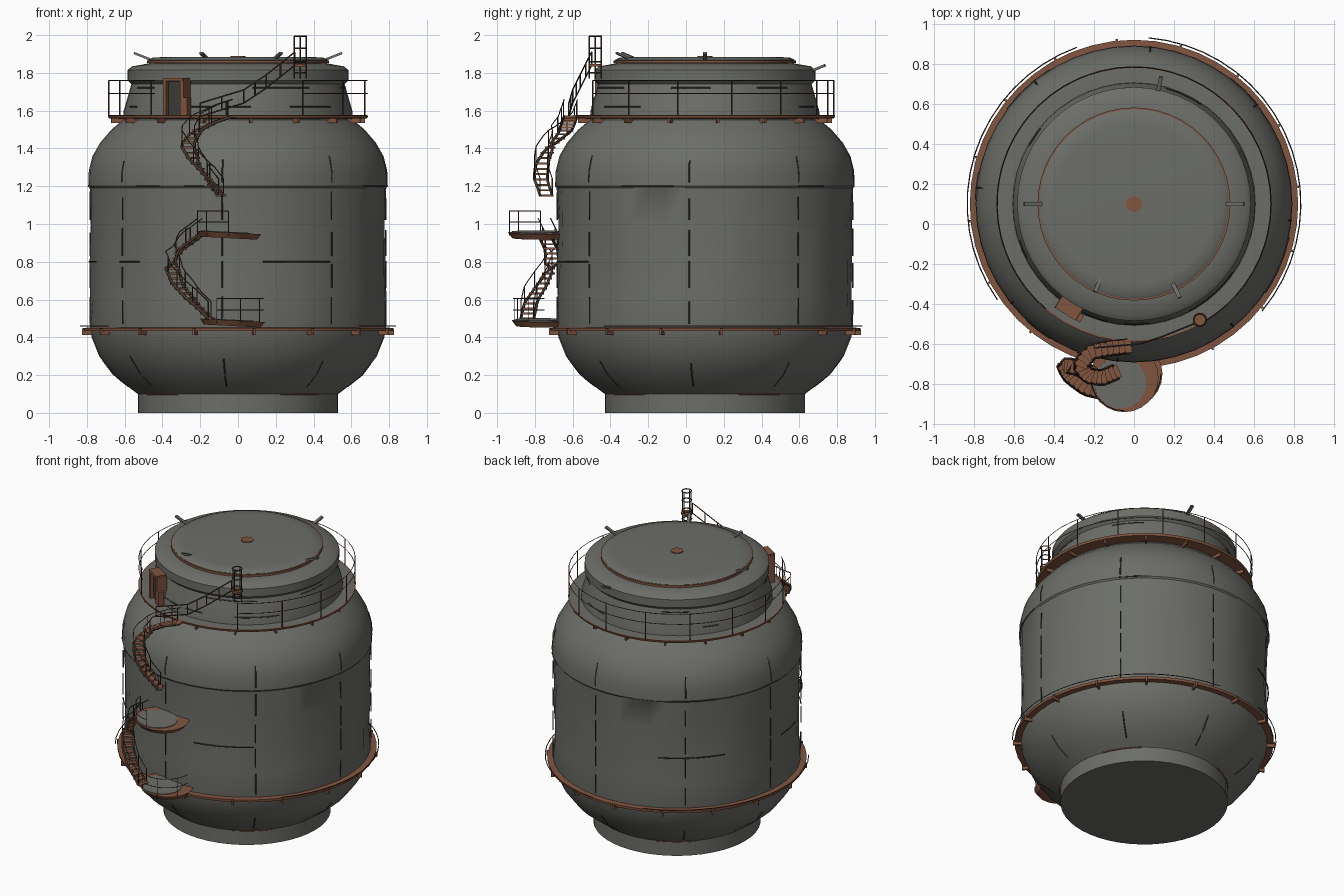
import bpy, bmesh, math, random
from mathutils import Vector, Matrix

random.seed(4)
cube = bpy.data.objects.get("Cube")
if cube:
    bpy.data.objects.remove(cube, do_unlink=True)

AXIS = Vector((0, 0.1, 0))          # tank axis sits behind the stairs
TAU = math.tau


def material(name, rgb):
    m = bpy.data.materials.new(name)
    m.use_nodes = True
    m.diffuse_color = (*rgb, 1)
    m.node_tree.nodes["Principled BSDF"].inputs["Base Color"].default_value = (*rgb, 1)
    return m


STEEL = material("weathered grey steel", (0.15, 0.155, 0.137))
RUST = material("rust brown", (0.22, 0.09, 0.05))
IRON = material("dark iron", (0.07, 0.04, 0.028))
SEAM = material("dark seam", (0.045, 0.045, 0.04))


def finish(name, bm, mats, smooth=True):
    mesh = bpy.data.meshes.new(name)
    bmesh.ops.recalc_face_normals(bm, faces=bm.faces)
    bm.to_mesh(mesh)
    bm.free()
    obj = bpy.data.objects.new(name, mesh)
    bpy.context.collection.objects.link(obj)
    for m in mats:
        mesh.materials.append(m)
    if smooth:
        bpy.ops.object.select_all(action="DESELECT")
        obj.select_set(True)
        bpy.context.view_layer.objects.active = obj
        bpy.ops.object.shade_smooth_by_angle(angle=math.radians(35))
    return obj


def polar(deg, r, z):
    a = math.radians(deg)
    return AXIS + Vector((r * math.cos(a), r * math.sin(a), z))


def lathe(name, profile, mats, closed=False, seg=48, dent=0, rule=None):
    """Spin (radius, height) points about the axis; ends are capped unless closed."""
    bm = bmesh.new()
    rings = []
    for r, z in profile:
        d = dent if 0.5 < z < 1.15 else 0
        rings.append([bm.verts.new(polar(360 * i / seg, r - random.uniform(0, d), z))
                      for i in range(seg)])
    pairs = list(zip(rings, rings[1:] + rings[:1]))
    for a, b in pairs if closed else pairs[:-1]:
        for i in range(seg):
            j = (i + 1) % seg
            bm.faces.new((a[i], a[j], b[j], b[i]))
    if not closed:
        bm.faces.new(rings[0])
        bm.faces.new(rings[-1])
    if rule:
        bm.normal_update()
        for f in bm.faces:
            f.material_index = rule(f.calc_center_median())
    return finish(name, bm, mats)


def tubes(name, paths, radius, mat):
    """Thin bars that follow point lists."""
    cu = bpy.data.curves.new(name, "CURVE")
    cu.dimensions = "3D"
    cu.bevel_depth, cu.bevel_resolution = radius, 0
    cu.use_fill_caps = True
    for path in paths:
        s = cu.splines.new("POLY")
        s.points.add(len(path) - 1)
        for p, co in zip(s.points, path):
            p.co = (*co, 1)
    tmp = bpy.data.objects.new(name + "_path", cu)
    mesh = bpy.data.meshes.new_from_object(tmp)
    bpy.data.objects.remove(tmp)
    mesh.materials.clear()
    mesh.materials.append(mat)
    obj = bpy.data.objects.new(name, mesh)
    bpy.context.collection.objects.link(obj)
    return obj


def add_box(bm, centre, size, turn=0, tilt=0):
    m = (Matrix.Translation(centre) @ Matrix.Rotation(math.radians(turn), 4, "Z")
         @ Matrix.Rotation(math.radians(tilt), 4, "Y") @ Matrix.Diagonal((*size, 1)))
    bmesh.ops.create_cube(bm, size=1, matrix=m)


def arc(r, z, a, b, step=6):
    n = max(2, int((b - a) / step))
    return [polar(a + (b - a) * i / n, r, z) for i in range(n + 1)]


# Tank shell: foot, bowl, drum, shoulder, neck and rim
shell = [(0.53, 0), (0.53, 0.1), (0.57, 0.13), (0.66, 0.2), (0.735, 0.3), (0.775, 0.4),
         (0.785, 0.46), (0.787, 0.62), (0.787, 0.8), (0.787, 1), (0.785, 1.19), (0.793, 1.2),
         (0.79, 1.28), (0.77, 1.36), (0.73, 1.43), (0.67, 1.5), (0.61, 1.55), (0.605, 1.6),
         (0.565, 1.74), (0.585, 1.76), (0.585, 1.815), (0.56, 1.835), (0.5, 1.845), (0.475, 1.85)]
lathe("tank_shell", shell, [STEEL], dent=0.016)
lathe("lid", [(0.47, 1.84), (0.475, 1.868), (0.455, 1.88), (0.4, 1.884)], [STEEL])
lathe("lid_trim", [(0.472, 1.852), (0.483, 1.852), (0.483, 1.866), (0.472, 1.866)], [RUST], True)
lathe("lid_hub", [(0.04, 1.88), (0.04, 1.889)], [RUST], seg=16)

# Ring ledges
lathe("lower_ring", [(0.77, 0.433), (0.82, 0.433), (0.822, 0.45), (0.77, 0.452)], [RUST], True)
lathe("walkway", [(0.59, 1.555), (0.685, 1.56), (0.69, 1.575), (0.682, 1.576), (0.59, 1.574)],
      [RUST, STEEL], True,
      rule=lambda c: 1 if c.z > 1.574 and (c - AXIS).xy.length < 0.66 else 0)
tubes("lower_cable", [arc(0.835, 0.46, s, s + 65) for s in (20, 110, 150, 320)], 0.003, IRON)

# Brackets under both ledges
bm = bmesh.new()
for i in range(16):
    deg = 360 * i / 16 + 6
    add_box(bm, polar(deg, 0.8, 0.43), (0.06, 0.012, 0.035), deg)
    add_box(bm, polar(deg, 0.64, 1.55), (0.07, 0.012, 0.03), deg)
finish("ledge_brackets", bm, [RUST], False)

# Walkway railing, open where the stairs arrive
start, end = -60, 230
posts = [[polar(d, 0.685, 1.57), polar(d, 0.685, 1.76)] for d in range(start, end + 1, 24)]
tubes("walkway_posts", posts, 0.004, IRON)
tubes("walkway_rails", [arc(0.685, z, start, end) for z in (1.69, 1.76)], 0.0025, IRON)

# Weld seams on the drum, shoulder and bowl
def radius_at(z):
    for (r0, z0), (r1, z1) in zip(shell, shell[1:]):
        if z0 <= z <= z1 and z1 > z0:
            return r0 + (r1 - r0) * (z - z0) / (z1 - z0)


seams = []
for deg in range(-6, 354, 45):
    for low in (0.14, 0.47, 0.66, 0.83, 1.02, 1.22):
        z0, z1 = low, low + random.uniform(0.11, 0.16)
        seams.append([polar(deg, radius_at(z0 + (z1 - z0) * k / 4), z0 + (z1 - z0) * k / 4)
                      for k in range(5)])
for z in (0.8, 1.2, 1.62, 1.72):
    for k in range(7):
        a = random.uniform(0, 360)
        seams.append(arc(radius_at(z), z, a, a + random.uniform(8, 22)))
tubes("weld_seams", seams, 0.004, SEAM)
tubes("foot_rust", [arc(0.531, 0.1, a, a + 28) for a in (-65, -155, 20, 110)], 0.005, RUST)


# Round landings with railings
def landing(name, x, y, z, rail_from, rail_to):
    bm = bmesh.new()
    m = Matrix.Translation((x, y, z)) @ Matrix.Rotation(math.radians(3), 4, "Y")
    bmesh.ops.create_cone(bm, cap_ends=True, segments=24, radius1=0.15, radius2=0.172,
                          depth=0.03, matrix=m)
    finish(name, bm, [RUST])
    bm = bmesh.new()
    bmesh.ops.create_cone(bm, cap_ends=True, segments=24, radius1=0.13, radius2=0.13, depth=0.006,
                          matrix=m @ Matrix.Translation((-0.02, -0.025, 0.016)))
    finish(name + "_floor", bm, [STEEL])

    def rim(deg, h):
        a = math.radians(deg)
        return Vector((x + 0.165 * math.cos(a), y + 0.165 * math.sin(a), z + h))
    angles = range(rail_from, rail_to + 1, 15)
    bars = [[rim(a, h) for a in angles] for h in (0.07, 0.13)]
    bars += [[rim(a, 0), rim(a, 0.13)] for a in angles[::3]]
    tubes(name + "_railing", bars, 0.0025, IRON)


landing("lower_landing", -0.03, -0.75, 0.475, 240, 360)
landing("upper_landing", -0.05, -0.77, 0.94, 180, 270)


# Winding stairs
def sample(points, n):
    pts = [Vector(p) for p in points]
    out = []
    for i in range(n):
        t = i / (n - 1) * (len(pts) - 1)
        k = min(int(t), len(pts) - 2)
        out.append(pts[k].lerp(pts[k + 1], t - k))
    return out


def stairs(name, points, steps, width):
    path = sample(points, steps)
    bm = bmesh.new()
    sides = {-1: [], 1: []}
    for i, p in enumerate(path):
        d = path[min(i + 1, steps - 1)] - path[max(i - 1, 0)]
        d.z = 0
        d.normalize()
        across = Vector((-d.y, d.x, 0))
        add_box(bm, p, (0.036, width, 0.01), math.degrees(math.atan2(d.y, d.x)))
        for s in sides:
            sides[s].append(p + across * s * width / 2)
    finish(name + "_treads", bm, [RUST], False)
    up = Vector((0, 0, 0.09))
    tubes(name + "_stringers", sides.values(), 0.008, IRON)
    bars = [[p + up for p in side] for side in sides.values()]
    bars += [[p, p + up] for side in sides.values() for p in side[::3]]
    tubes(name + "_handrails", bars, 0.003, IRON)


stairs("lower_stairs", [(-0.15, -0.84, 0.5), (-0.24, -0.82, 0.59), (-0.32, -0.76, 0.68),
                        (-0.35, -0.71, 0.77), (-0.31, -0.71, 0.86), (-0.2, -0.75, 0.94)], 18, 0.07)
stairs("upper_stairs", [(-0.09, -0.74, 1.15), (-0.16, -0.77, 1.24), (-0.23, -0.76, 1.33),
                        (-0.27, -0.71, 1.42), (-0.22, -0.64, 1.49), (-0.12, -0.62, 1.54),
                        (-0.03, -0.61, 1.57)], 20, 0.07)

# Handrail climbing to the lid, ending in a round ladder cage
climb = [(-0.2, -0.62, 1.57), (0.03, -0.6, 1.64), (0.15, -0.56, 1.72), (0.3, -0.5, 1.84)]
base = sample(climb, 13)
lift = Vector((0, 0, 0.07))
tubes("lid_handrail", [base, [p + lift for p in base]] + [[p, p + lift] for p in base[::2]],
      0.004, IRON)


def cage(i, z):
    a = TAU * i / 8
    return Vector((0.33 + 0.032 * math.cos(a), -0.48 + 0.032 * math.sin(a), z))


bars = [[cage(i, 1.77), cage(i, 2 - 0.004)] for i in range(0, 8, 2)]
bars += [[cage(i, z) for i in range(9)] for z in (1.8, 1.86, 1.93, 1.995)]
tubes("ladder_cage", bars, 0.004, IRON)
bm = bmesh.new()
bmesh.ops.create_cone(bm, cap_ends=True, segments=12, radius1=0.036, radius2=0.036, depth=0.012,
                      matrix=Matrix.Translation((0.33, -0.48, 1.84)))
finish("cage_floor", bm, [RUST])

# Doorway on the walkway
door = 238
bm = bmesh.new()
for side in (-5, 5):
    add_box(bm, polar(door + side, 0.615, 1.67), (0.07, 0.02, 0.19), door)
add_box(bm, polar(door, 0.61, 1.765), (0.08, 0.12, 0.018), door)
add_box(bm, polar(door + 6.5, 0.63, 1.62), (0.04, 0.025, 0.1), door)
finish("door_frame", bm, [RUST], False)
bm = bmesh.new()
add_box(bm, polar(door, 0.605, 1.665), (0.04, 0.09, 0.18), door)
finish("door_opening", bm, [SEAM], False)

# Loose bent plates around the lid
bm = bmesh.new()
for deg, r in ((246, 0.43), (296, 0.47), (0, 0.5), (180, 0.5), (78, 0.6)):
    add_box(bm, polar(deg, r, 1.885 if r < 0.6 else 1.82), (0.11, 0.02, 0.012), deg, -22)
finish("bent_plates", bm, [STEEL], False)
